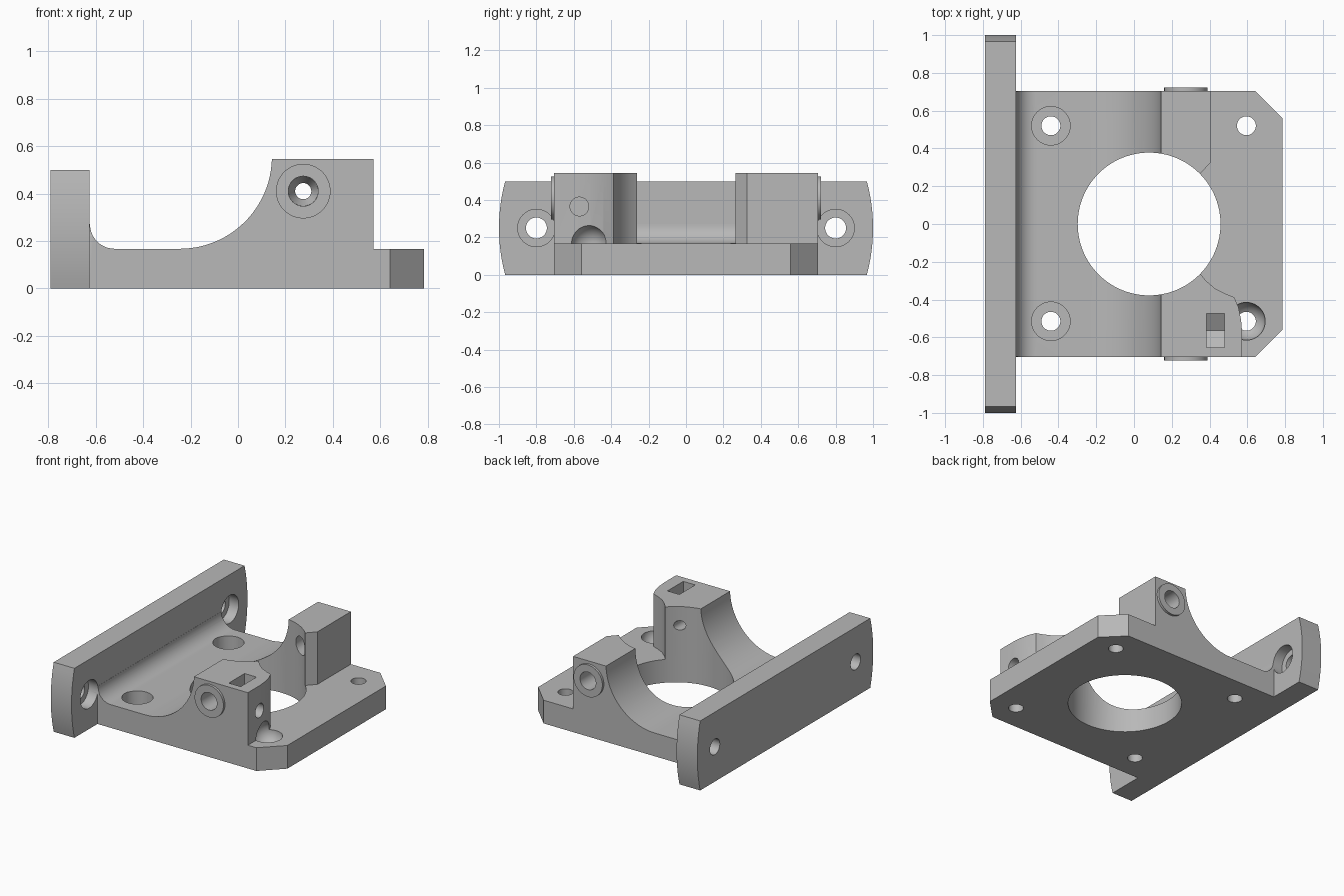
import bpy, bmesh, math
from mathutils import Vector

old = bpy.data.objects.get("Cube")
if old:
    bpy.data.objects.remove(old, do_unlink=True)

grey = bpy.data.materials.new("plain grey")
grey.use_nodes = True
colour = (0.48, 0.48, 0.48, 1)
grey.diffuse_color = colour
grey.node_tree.nodes["Principled BSDF"].inputs["Base Color"].default_value = colour


def place(axis, a, b, c):
    """Plane coordinates a, b and depth c along the given axis."""
    return {"X": (c, a, b), "Y": (a, c, b), "Z": (a, b, c)}[axis]


def arc(cx, cy, r, start, end, steps):
    angles = [math.radians(start + (end - start) * i / steps) for i in range(steps + 1)]
    return [(cx + r * math.cos(t), cy + r * math.sin(t)) for t in angles]


def add_object(name, bm):
    bmesh.ops.recalc_face_normals(bm, faces=bm.faces)
    mesh = bpy.data.meshes.new(name)
    bm.to_mesh(mesh)
    bm.free()
    mesh.materials.append(grey)
    obj = bpy.data.objects.new(name, mesh)
    bpy.context.collection.objects.link(obj)
    return obj


def loft(name, axis, lower, upper, lo, hi):
    bm = bmesh.new()
    r0 = [bm.verts.new(place(axis, a, b, lo)) for a, b in lower]
    r1 = [bm.verts.new(place(axis, a, b, hi)) for a, b in upper]
    bm.faces.new(r0)
    bm.faces.new(r1)
    n = len(r0)
    for i in range(n):
        j = (i + 1) % n
        bm.faces.new((r0[i], r0[j], r1[j], r1[i]))
    return add_object(name, bm)


def prism(name, axis, points, lo, hi):
    return loft(name, axis, points, points, lo, hi)


def rod(name, axis, centre, r, lo, hi, r_end=None, n=48):
    def ring(radius):
        return arc(*centre, radius, 0, 360, n)[:-1]
    return loft(name, axis, ring(r), ring(r_end or r), lo, hi)


def combine(target, tool, operation):
    mod = target.modifiers.new(tool.name, "BOOLEAN")
    mod.object, mod.operation, mod.solver = tool, operation, "EXACT"
    bpy.context.view_layer.update()
    graph = bpy.context.evaluated_depsgraph_get()
    mesh = bpy.data.meshes.new_from_object(target.evaluated_get(graph))
    target.modifiers.clear()
    target.data = mesh
    bpy.data.objects.remove(tool, do_unlink=True)


def cut(tool):
    combine(bracket, tool, "DIFFERENCE")


def join(tool):
    combine(bracket, tool, "UNION")


# Base plate and curved ridge as one swept side profile
W, PLATE, TOP = 0.705, 0.167, 0.545
profile = [(-0.7, 0), (0.785, 0), (0.785, TOP)]
profile += arc(-0.246, 0.556, 0.389, -1.6, -90, 24)
profile += arc(-0.52, 0.271, 0.104, 270, 180, 12)
profile += [(-0.7, 0.271)]
bracket = prism("motor_bracket", "Y", profile, -W, W)

# Clearance that leaves two unequal blocks standing on the plate
clearance = [(0.405, 0.9), (0.405, 0.325), (0.345, 0.26), (0.2, 0.15), (0.2, -0.15),
             (0.345, -0.255), (0.38, -0.3), (0.43, -0.342), (0.48, -0.367),
             (0.53, -0.387), (0.553, -0.44), (0.567, -0.51), (0.572, -0.57),
             (0.572, -0.9), (1, -0.9), (1, 0.9)]
cut(prism("clearance", "Z", clearance, PLATE, 1))

# Chamfered plate corners
for s in (-1, 1):
    cut(prism("corner", "Z", [(0.64, s * W), (0.785, s * 0.56), (0.93, s * 0.415),
                              (0.93, s * 0.9), (0.445, s * 0.9)], -1, 1))

# Mounting flange with bowed ends
bow = math.degrees(math.asin(0.25 / 0.96))
flange = arc(0.04, 0.25, 0.96, -bow, bow, 12) + arc(-0.04, 0.25, 0.96, 180 - bow, 180 + bow, 12)
join(prism("flange", "X", flange, -0.79, -0.625))

# Raised rings on the outer block faces
AXLE = (0.275, 0.41)
for s in (-1, 1):
    join(rod("boss", "Y", AXLE, 0.115, *sorted((s * 0.6, s * 0.722))))

# Large centre opening
cut(rod("opening", "Z", (0.08, 0), 0.378, -1, 1, n=96))

# Flange screw holes, counterbored from the inside
for s in (-1, 1):
    cut(rod("flange_hole", "X", (s * 0.8, 0.25), 0.056, -1, 0))
    cut(rod("flange_counterbore", "X", (s * 0.8, 0.25), 0.1, -0.7, -0.55))

# Plate screw holes: counterbored on the left, one rounded pocket on the right
for y in (-0.515, 0.52):
    cut(rod("plate_counterbore", "Z", (-0.44, y), 0.102, 0.06, 0.4))
    cut(rod("plate_hole", "Z", (-0.44, y), 0.05, -1, 0.3))
bm = bmesh.new()
bmesh.ops.create_uvsphere(bm, u_segments=40, v_segments=21, radius=0.1)
bmesh.ops.translate(bm, verts=bm.verts, vec=Vector((0.595, -0.515, PLATE)))
cut(add_object("pocket", bm))
for y in (-0.515, 0.52):
    cut(rod("plate_hole", "Z", (0.595, y), 0.05, -1, 0.2))

# Rod bores: stepped with a cone in the front block, straight in the back one
cut(rod("front_bore", "Y", AXLE, 0.063, -0.9, -0.5))
cut(rod("front_cone", "Y", AXLE, 0.063, -0.501, -0.44, 0.034))
cut(rod("front_through", "Y", AXLE, 0.034, -0.46, 0))
cut(rod("back_bore", "Y", AXLE, 0.063, 0, 0.9))

# Nut slot with a pointed bottom, and its screw hole
slot = [(-0.655, 0.7), (-0.655, 0.313), (-0.565, 0.261), (-0.475, 0.313), (-0.475, 0.7)]
cut(prism("nut_slot", "X", slot, 0.385, 0.48))
cut(rod("screw_hole", "X", (-0.57, 0.365), 0.05, 0.43, 0.7))

bpy.ops.object.select_all(action="DESELECT")
bracket.select_set(True)
bpy.context.view_layer.objects.active = bracket
bpy.ops.object.shade_smooth_by_angle(angle=math.radians(25))
